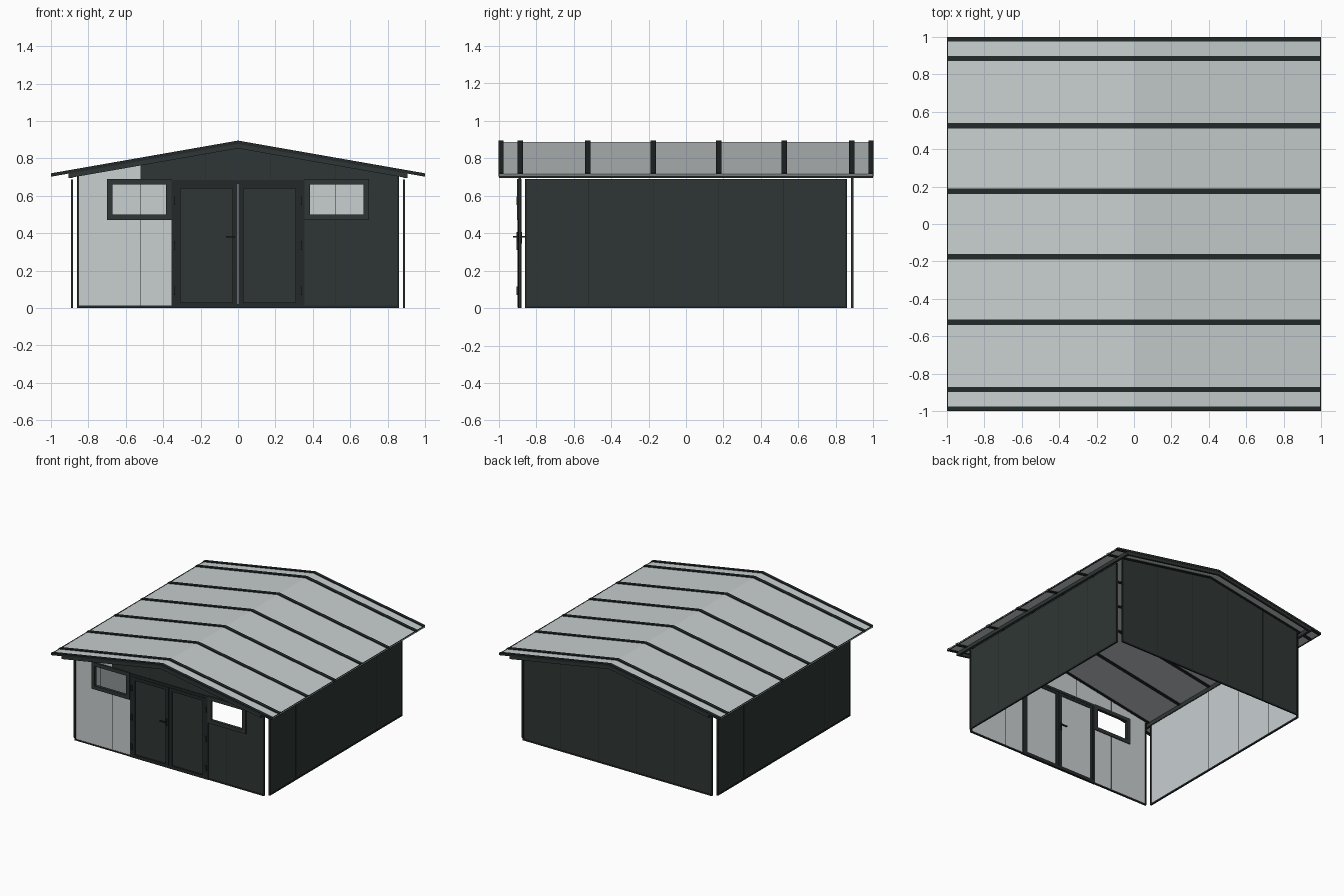
import bpy, bmesh
from mathutils import Vector

cube = bpy.data.objects.get("Cube")
if cube:
    bpy.data.objects.remove(cube, do_unlink=True)


def material(name, rgb):
    m = bpy.data.materials.new(name)
    m.use_nodes = True
    m.diffuse_color = (*rgb, 1)
    node = m.node_tree.nodes["Principled BSDF"]
    node.inputs["Base Color"].default_value = (*rgb, 1)
    node.inputs["Roughness"].default_value = 0.6
    return m


LIGHT = material("light grey sheet", (0.58, 0.62, 0.63))
DARK = material("dark green grey", (0.028, 0.037, 0.035))
TRIM = material("dark trim", (0.017, 0.022, 0.022))

HALF = 0.86      # half width of each wall
PLANE = 0.89     # distance of each wall from the centre
THICK = 0.006
SEAMS = (-0.52, -0.175, 0.175, 0.52)


def roof_z(x):
    return 0.888 - 0.175 * abs(x)


def build(name, profiles, y0, y1, mat, inner=None):
    """Extrude x-z outlines from y0 to y1; faces turned to the centre may take a second material."""
    bm = bmesh.new()
    for pts in profiles:
        face = bm.faces.new([bm.verts.new((x, y0, z)) for x, z in pts])
        out = bmesh.ops.extrude_face_region(bm, geom=[face])
        moved = [v for v in out["geom"] if isinstance(v, bmesh.types.BMVert)]
        bmesh.ops.translate(bm, verts=moved, vec=(0, y1 - y0, 0))
    bmesh.ops.recalc_face_normals(bm, faces=bm.faces)
    inward = Vector((0, -1 if y0 + y1 > 0 else 1, 0))
    if inner:
        for f in bm.faces:
            f.material_index = int(f.normal.dot(inward) > 0.9)
    me = bpy.data.meshes.new(name)
    bm.to_mesh(me)
    bm.free()
    me.materials.append(mat)
    if inner:
        me.materials.append(inner)
    ob = bpy.data.objects.new(name, me)
    bpy.context.scene.collection.objects.link(ob)
    return ob


def rect(x0, x1, z0, z1):
    return [(x0, z0), (x1, z0), (x1, z1), (x0, z1)]


def gable(x0, x1, z0):
    """Outline whose top follows the roof."""
    top = [(x1, roof_z(x1) - 0.018), (x0, roof_z(x0) - 0.018)]
    if x0 < 0 < x1:
        top.insert(1, (0, roof_z(0) - 0.018))
    return [(x0, z0), (x1, z0)] + top


def frame(x0, x1, z0, z1, w):
    return [rect(x0, x0 + w, z0, z1), rect(x1 - w, x1, z0, z1),
            rect(x0 + w, x1 - w, z0, z0 + w), rect(x0 + w, x1 - w, z1 - w, z1)]


def chevron(reach, top, bottom):
    """Band following both roof slopes."""
    xs = (-reach, 0, reach)
    return [(x, roof_z(x) + top) for x in xs] + [(x, roof_z(x) + bottom) for x in reversed(xs)]


# Roof sheet and its raised strips
build("roof_sheet", [chevron(1, 0, -0.006)], -0.995, 0.995, LIGHT)
for i, y in enumerate((-0.885, -0.525, -0.175, 0.175, 0.525, 0.885)):
    build(f"roof_strip_{i}", [chevron(1, 0.007, -0.011)], y - 0.014, y + 0.014, TRIM)

# Gable edge trims and barge boards
for side, s in (("front", -1), ("back", 1)):
    build(f"roof_edge_{side}", [chevron(1, 0.007, -0.011)], s * 0.975, s, TRIM)
    build(f"barge_board_{side}", [chevron(0.905, -0.011, -0.035)], s * 0.98, s * 0.998, DARK)

# Eave beams along the sides
for side, s in (("left", 1), ("right", -1)):
    beam = [(s * 0.885, 0.695), (s * 0.905, 0.695),
            (s * 0.905, roof_z(0.905) - 0.006), (s * 0.885, roof_z(0.885) - 0.006)]
    build(f"eave_beam_{side}", [beam], -0.99, 0.99, DARK)
    build(f"eave_edge_{side}", [rect(s * 0.994, s, 0.703, 0.716)], -1, 1, TRIM)

# Back wall with seams and edge rails
build("back_wall", [gable(-HALF, HALF, 0)], PLANE - THICK, PLANE, DARK, LIGHT)
back_seams = [gable(x - 0.002, x + 0.002, 0) for x in SEAMS]
build("back_seams", back_seams, PLANE - THICK - 0.001, PLANE + 0.001, TRIM)


def edge_rails(top):
    return [rect(-HALF, HALF, 0, 0.012), rect(-HALF, -HALF + 0.01, 0, top), rect(HALF - 0.01, HALF, 0, top)]


build("back_rails", edge_rails(0.71), PLANE - 0.009, PLANE + 0.003, TRIM)

# Side walls, built like a back wall and turned a quarter
for side, s in (("left", 1), ("right", -1)):
    parts = [
        build(f"{side}_wall", [rect(-HALF, HALF, 0, 0.688)], PLANE - THICK, PLANE, DARK, LIGHT),
        build(f"{side}_seams", [rect(x - 0.002, x + 0.002, 0, 0.688) for x in SEAMS],
              PLANE - THICK - 0.001, PLANE + 0.001, TRIM),
        build(f"{side}_rails", edge_rails(0.688), PLANE - 0.009, PLANE + 0.003, TRIM),
    ]
    for ob in parts:
        ob.rotation_euler.z = -s * 1.5707963

# Front wall: pale cladding on one side, dark cladding on the other and over the door
F0, F1 = -PLANE, -PLANE + THICK
build("front_pale_cladding",
      [gable(-HALF, -0.69, 0), rect(-0.69, -0.335, 0, 0.48), gable(-0.69, -0.52, 0.68)],
      F0, F1, LIGHT)
build("front_dark_cladding",
      [gable(-0.52, 0.69, 0.68), rect(0.335, 0.69, 0, 0.48), gable(0.69, HALF, 0)],
      F0, F1, DARK, LIGHT)
build("front_seams",
      [rect(x - 0.002, x + 0.002, 0, 0.48) for x in (-0.52, 0.52)]
      + [gable(x - 0.002, x + 0.002, 0.68) for x in SEAMS],
      F0 - 0.001, F1 + 0.001, TRIM)
build("front_rails", edge_rails(0.71), F0 - 0.003, F1 + 0.003, TRIM)

# Windows are open frames
for side, s in (("left", 1), ("right", -1)):
    x0, x1 = sorted((s * 0.355, s * 0.7))
    build(f"window_frame_{side}", frame(x0, x1, 0.47, 0.69, 0.03), F0 - 0.012, F1 + 0.006, DARK)

# Double door: outer frame, leaves, leaf frames
build("door_frame", frame(-0.355, 0.355, 0, 0.685, 0.022), F0 - 0.006, F1 + 0.006, TRIM)
for side, s in (("left", 1), ("right", -1)):
    x0, x1 = sorted((s * 0.003, s * 0.333))
    build(f"door_panel_{side}", [rect(x0, x1, 0.01, 0.665)], F0, F1, DARK, LIGHT)
    build(f"door_leaf_frame_{side}", frame(x0, x1, 0.004, 0.665, 0.026), F0 - 0.01, F1 + 0.004, TRIM)
    # Hinges
    build(f"door_hinges_{side}", [rect(s * 0.328, s * 0.342, z, z + 0.045) for z in (0.07, 0.31, 0.55)],
          F0 - 0.016, F0, TRIM)

# Handle on the right leaf, both sides of the door
build("handle_plate", [rect(-0.028, -0.016, 0.345, 0.405)], F0 - 0.014, F1 + 0.008, TRIM)
build("handle_spindle", [rect(-0.026, -0.018, 0.377, 0.385)], F0 - 0.032, F1 + 0.024, TRIM)
for side, y in (("outer", F0 - 0.034), ("inner", F1 + 0.018)):
    build(f"handle_lever_{side}", [rect(-0.065, -0.016, 0.376, 0.386)], y, y + 0.008, TRIM)
